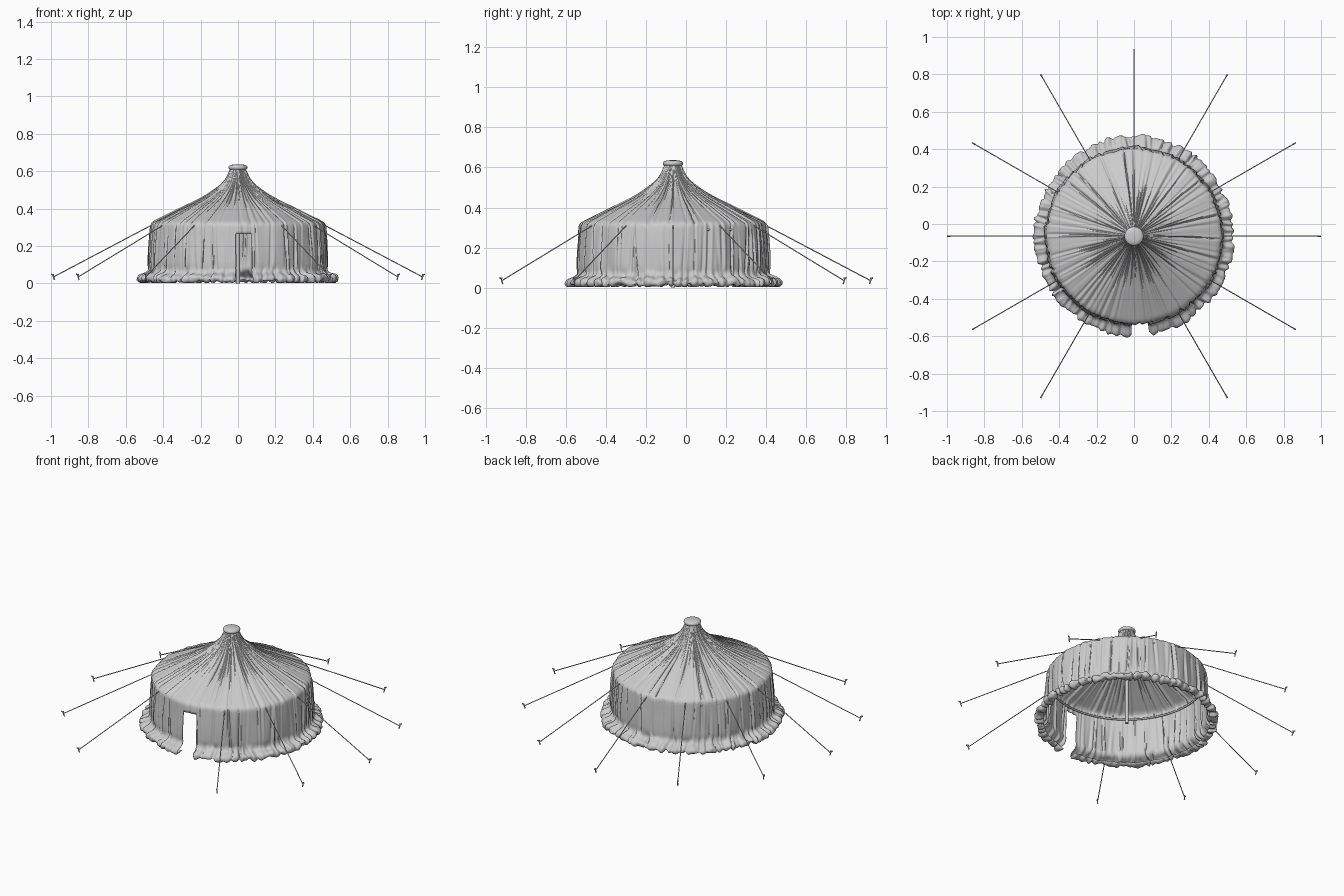
import bpy, math, random
from mathutils import Vector, noise

if "Cube" in bpy.data.objects:
    bpy.data.objects.remove(bpy.data.objects["Cube"])

random.seed(7)
CY = -0.065            # tent axis offset in y
COLS = 720
TAU = 2 * math.pi


def resample(pts, step):
    """Smooth curve through (radius, z) points, evenly divided."""
    out = []
    for i in range(len(pts) - 1):
        p0, p1 = pts[max(i - 1, 0)], pts[i]
        p2, p3 = pts[i + 1], pts[min(i + 2, len(pts) - 1)]
        n = max(2, round(math.dist(p1, p2) / step))
        for k in range(n):
            t = k / n
            out.append(tuple(0.5 * (2 * b + (c - a) * t + (2 * a - 5 * b + 4 * c - d) * t * t
                       + (3 * b - a - 3 * c + d) * t ** 3) for a, b, c, d in zip(p0, p1, p2, p3)))
    return out + [pts[-1]]


def smooth(a, b, x):
    t = min(1, max(0, (x - a) / (b - a)))
    return t * t * (3 - 2 * t)


def make_creases(count, width, depth, slant):
    """Irregular narrow folds: angle, width, depth, lean, centre and reach."""
    return [((i + random.uniform(-.45, .45)) / count * TAU, width * random.uniform(.7, 1.5),
             depth * random.uniform(.25, 1.2), random.uniform(-slant, slant),
             random.random(), random.uniform(.35, 1.1)) for i in range(count)]


def crease_depth(creases, ang, t):
    s = 0
    for a, w, d, sl, c, reach in creases:
        da = (ang - a - sl * (t - .5) + math.pi) % TAU - math.pi
        if abs(da) < 3.5 * w:
            fade = math.exp(-((t - c) / reach) ** 2)
            # sharp valley with a raised lip on one side
            s += d * fade * (-math.exp(-(da / w) ** 2) + .55 * math.exp(-((da - 1.5 * w) / w) ** 2))
    return s


def finish(obj, angle=40):
    bpy.ops.object.select_all(action='DESELECT')
    obj.select_set(True)
    bpy.context.view_layer.objects.active = obj
    bpy.ops.object.shade_smooth_by_angle(angle=math.radians(angle))


def mesh_object(name, verts, faces):
    me = bpy.data.meshes.new(name)
    me.from_pydata(verts, [], faces)
    obj = bpy.data.objects.new(name, me)
    bpy.context.collection.objects.link(obj)
    return obj


def rod(name, a, b, radius, sides=8):
    a, b = Vector(a), Vector(b)
    bpy.ops.mesh.primitive_cylinder_add(vertices=sides, radius=radius, depth=(b - a).length,
                                        location=(a + b) / 2)
    o = bpy.context.object
    o.name = name
    o.rotation_euler = (b - a).to_track_quat('Z', 'Y').to_euler()
    finish(o)
    return o


def polar(r, ang, z):
    return (r * math.cos(ang), CY + r * math.sin(ang), z)


# Canvas: roof, wall and ruffled skirt as one pleated sheet
profile = resample([(.042, .612), (.05, .595), (.065, .563), (.1, .523), (.19, .46), (.31, .4),
                    (.4, .356), (.45, .331), (.468, .314), (.472, .29), (.474, .265), (.48, .18),
                    (.482, .11), (.48, .075), (.49, .057), (.512, .048), (.531, .038),
                    (.535, .02), (.522, .008), (.5, .007), (.485, .016)], .0105)
roof_creases = make_creases(72, .017, .009, .06)
wall_creases = make_creases(66, .015, .010, .05)
skirt_creases = make_creases(64, .02, .016, .12)

verts, faces = [], []
for j, (r, z) in enumerate(profile):
    ra, za = profile[max(j - 1, 0)]
    rb, zb = profile[min(j + 1, len(profile) - 1)]
    ln = math.hypot(rb - ra, zb - za)
    nr, nz = (za - zb) / ln, (rb - ra) / ln
    roof = smooth(.30, .335, z)
    skirt = 1 - smooth(.045, .10, z)
    wall = max(0, 1 - roof - skirt)
    for i in range(COLS):
        ang = i / COLS * TAU
        c, s = math.cos(ang), math.sin(ang)
        d = 0
        if roof > 0:
            near = min(1, r / .22)
            d += roof * near * crease_depth(roof_creases, ang, (.61 - z) / .3)
        if wall > 0:
            d += wall * crease_depth(wall_creases, ang, z / .3)
            d += wall * .006 * noise.noise(Vector((c * 7, s * 7, z * 4)))
        rr, zz = r + d * nr, z + d * nz
        if skirt > 0:
            e = crease_depth(skirt_creases, ang, .5 + (.04 - z) * 4 + (r - .5) * 3)
            p = Vector((c * 11, s * 11, z * 22 + r * 15))
            lump = noise.noise(p) * .010 + noise.noise(p * 2.3) * .006
            edge = .012 * noise.noise(Vector((c * 4, s * 4, 5))) * smooth(.48, .53, r)
            rr += skirt * ((e + lump) * nr + edge)
            zz += skirt * ((e + lump) * nz + .007 * noise.noise(Vector((c * 9, s * 9, 2 + r * 12))))
        # slight straightening of the wall between guy ropes
        rr -= .005 * (wall + .5 * roof * smooth(.3, .45, r)) * abs(math.sin(6 * ang))
        verts.append(polar(rr, ang, max(zz, .003)))

# Doorway: leave out wall panels just right of the front centre
for j in range(len(profile) - 1):
    below = (j > 20 and (profile[j][1] + profile[j + 1][1]) / 2 < .268)
    for i in range(COLS):
        ang = (i + .5) / COLS * TAU - 1.5 * math.pi
        if below and -.03 < ang < .158:
            continue
        k = (i + 1) % COLS
        faces.append((j * COLS + i, (j + 1) * COLS + i, (j + 1) * COLS + k, j * COLS + k))
used = sorted({v for f in faces for v in f})
remap = {v: n for n, v in enumerate(used)}
canvas = mesh_object("tent_canvas", [verts[v] for v in used],
                     [tuple(remap[v] for v in f) for f in faces])
thick = canvas.modifiers.new("cloth_thickness", 'SOLIDIFY')
thick.thickness = .003
thick.offset = -1
finish(canvas, 60)

# Rounded cap at the peak
cap_prof = resample([(.001, .637), (.03, .635), (.046, .629), (.051, .62), (.046, .61), (.03, .606),
                     (.001, .605)], .008)
n = 32
cap = mesh_object("peak_cap",
                  [polar(r, i / n * TAU, z) for r, z in cap_prof for i in range(n)],
                  [(j * n + i, (j + 1) * n + i, (j + 1) * n + (i + 1) % n, j * n + (i + 1) % n)
                   for j in range(len(cap_prof) - 1) for i in range(n)])
finish(cap, 60)

# Frame inside: centre pole and eave hoop
rod("centre_pole", (0, CY, 0), (0, CY, .61), .01, 16)
bpy.ops.mesh.primitive_torus_add(major_radius=.458, minor_radius=.006, major_segments=96,
                                 minor_segments=10, location=(0, CY, .29))
bpy.context.object.name = "eave_hoop"
finish(bpy.context.object)

# Guy ropes with pegs, every 30 degrees except at the door
for k in range(12):
    if k == 9:
        continue
    ang = k * TAU / 12
    rod(f"guy_rope_{k}", polar(.46, ang, .313), polar(.985, ang, .036), .0028)
    rod(f"peg_{k}", polar(.981, ang, .018), polar(.991, ang, .048), .0035)
    rod(f"peg_head_{k}", polar(.984, ang, .046), polar(.999, ang, .049), .004)
